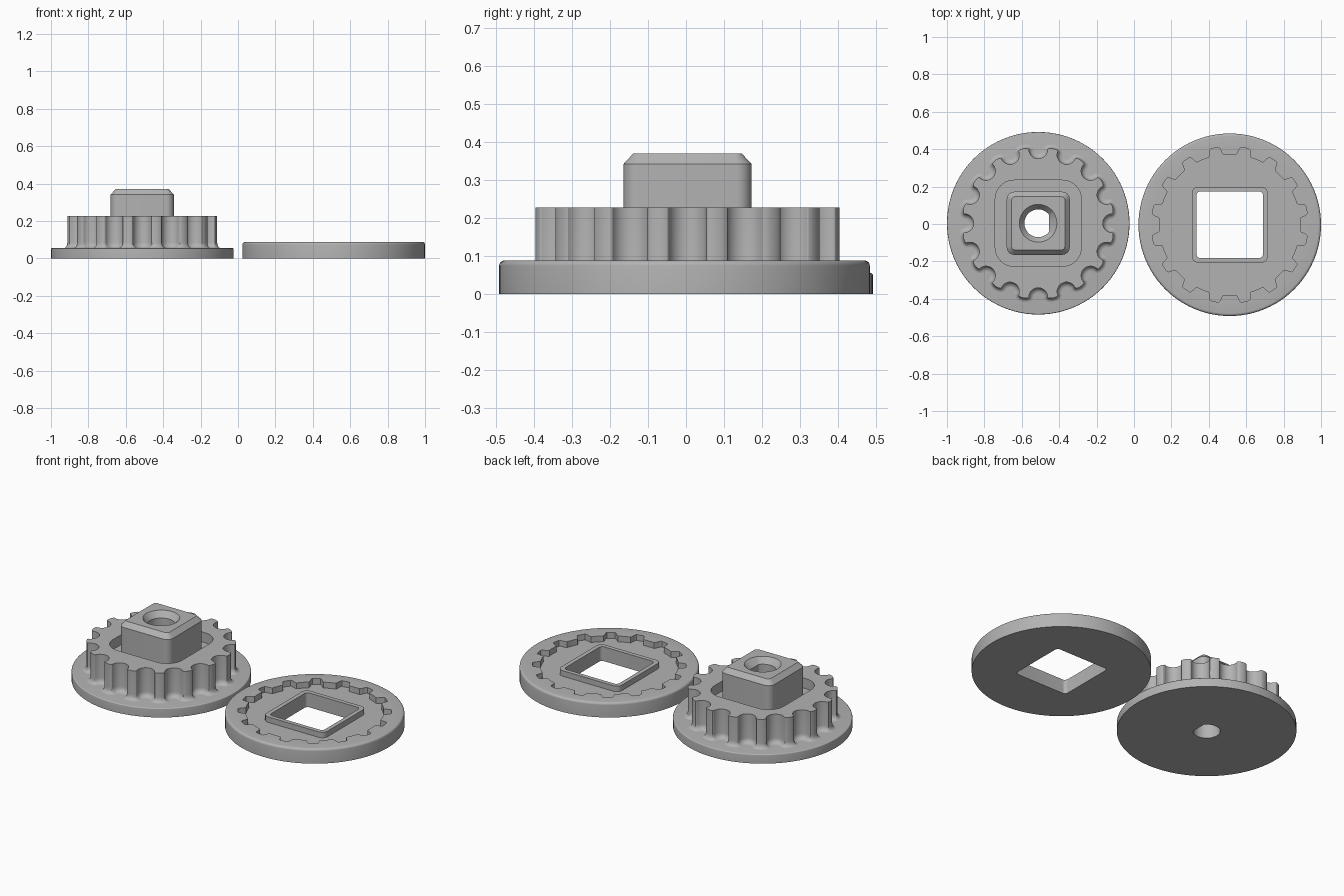
import bpy
import bmesh
from math import sin, cos, pi, radians

if "Cube" in bpy.data.objects:
    bpy.data.objects.remove(bpy.data.objects["Cube"], do_unlink=True)

GREY = bpy.data.materials.new("plain grey")
GREY.use_nodes = True
COLOUR = (0.45, 0.45, 0.45, 1)
GREY.diffuse_color = COLOUR
GREY.node_tree.nodes["Principled BSDF"].inputs["Base Color"].default_value = COLOUR

TEETH = 16
PITCH = 2 * pi / TEETH


def loft(name, centre, rings):
    """Closed solid through a stack of (outline, height) rings."""
    bm = bmesh.new()
    loops = [[bm.verts.new((x, y, z)) for x, y in pts] for pts, z in rings]
    n = len(loops[0])
    for low, high in zip(loops, loops[1:]):
        for i in range(n):
            j = (i + 1) % n
            bm.faces.new((low[i], low[j], high[j], high[i]))
    bm.faces.new(loops[0][::-1])
    bm.faces.new(loops[-1])
    mesh = bpy.data.meshes.new(name)
    bm.to_mesh(mesh)
    bm.free()
    mesh.materials.append(GREY)
    obj = bpy.data.objects.new(name, mesh)
    obj.location = (*centre, 0)
    bpy.context.collection.objects.link(obj)
    return obj


def circle(r, n=96, flat=None):
    pts = [(r * cos(2 * pi * i / n), r * sin(2 * pi * i / n)) for i in range(n)]
    return [(min(x, flat), y) for x, y in pts] if flat else pts


def rounded_square(width, corner, steps=8):
    c = width / 2 - corner
    pts = []
    for q, (sx, sy) in enumerate(((1, 1), (-1, 1), (-1, -1), (1, -1))):
        for i in range(steps + 1):
            a = (q + i / steps) * pi / 2
            pts.append((sx * c + corner * cos(a), sy * c + corner * sin(a)))
    return pts


def sprocket(grow=0.0):
    """Scooped valleys joined by rounded tooth tips."""
    pts = []
    mid, scoop, tip = 0.395, 0.05 - grow, 0.014 + grow
    for k in range(TEETH):
        a = k * PITCH
        for i in range(13):
            t = pi * i / 12
            u, v = mid - scoop * sin(t), -scoop * cos(t)
            pts.append((u * cos(a) - v * sin(a), u * sin(a) + v * cos(a)))
        a += PITCH / 2
        half = mid * sin(PITCH / 2) - scoop * cos(PITCH / 2)
        base = mid * cos(PITCH / 2) + scoop * sin(PITCH / 2)
        for i in range(1, 8):
            t = pi * i / 8
            u, v = base + (tip - 0.004) * sin(t), -half * cos(t)
            pts.append((u * cos(a) - v * sin(a), u * sin(a) + v * cos(a)))
    return pts


def toothed_recess(steps=30):
    """Circle with narrow rounded notches that receive the teeth."""
    pts = []
    for i in range(TEETH * steps):
        a = i * PITCH / steps
        off = abs(a % PITCH - PITCH / 2)
        s = min(max((off - 0.055) / 0.05, 0), 1)
        r = 0.418 - 0.042 * s * s * (3 - 2 * s)
        pts.append((r * cos(a), r * sin(a)))
    return pts


def disc(name, centre, height, r, fillet):
    rings = [(circle(r), 0)]
    for i in range(6):
        a = i * pi / 10
        rings.append((circle(r - fillet * (1 - cos(a))), height - fillet * (1 - sin(a))))
    return loft(name, centre, rings)


def cut(obj, *cutters):
    for c in cutters:
        c.hide_render = True
        mod = obj.modifiers.new("cut", "BOOLEAN")
        mod.operation = "DIFFERENCE"
        mod.solver = "EXACT"
        mod.object = c
    deps = bpy.context.evaluated_depsgraph_get()
    mesh = bpy.data.meshes.new_from_object(obj.evaluated_get(deps))
    obj.modifiers.clear()
    obj.data = mesh


LEFT = (-0.512, 0.004)
RIGHT = (0.512, -0.004)

# Sprocket half: flange, filleted toothed wheel, square post
flange = disc("sprocket_flange", LEFT, 0.055, 0.488, 0.006)
fillet = [(sprocket(0.026 * (1 - sin(t))), 0.055 + 0.03 * (1 - cos(t)))
          for t in [i * pi / 10 for i in range(6)]]
wheel = loft("toothed_wheel", LEFT, fillet + [(sprocket(), 0.228)])
post = loft("square_post", LEFT, [
    (rounded_square(0.337, 0.04), 0.168),
    (rounded_square(0.337, 0.04), 0.342),
    (rounded_square(0.285, 0.02), 0.37)])

# Bore with a flat side and a countersunk mouth, and the pocket round the post
bore = loft("bore_cutter", LEFT, [
    (circle(0.074, flat=0.058), -0.05),
    (circle(0.074, flat=0.058), 0.335),
    (circle(0.103), 0.373)])
pocket = loft("pocket_cutter", LEFT, [
    (rounded_square(0.46, 0.1), 0.168), (rounded_square(0.46, 0.1), 0.3)])
cut(flange, bore)
cut(wheel, pocket, bore)
cut(post, bore)

# Cover half: disc with toothed recess and a raised frame round a square hole
cover = disc("cover_disc", RIGHT, 0.088, 0.488, 0.014)
frame = loft("hole_frame", RIGHT, [
    (rounded_square(0.406, 0.035), 0.053), (rounded_square(0.406, 0.035), 0.086)])
recess = loft("recess_cutter", RIGHT, [(toothed_recess(), 0.053), (toothed_recess(), 0.2)])
hole = loft("hole_cutter", RIGHT, [
    (rounded_square(0.355, 0.02), -0.1), (rounded_square(0.355, 0.02), 0.2)])
cut(cover, recess, hole)
cut(frame, hole)

for helper in (bore, pocket, recess, hole):
    bpy.data.objects.remove(helper, do_unlink=True)

bpy.ops.object.select_all(action="DESELECT")
for part in (flange, wheel, post, cover, frame):
    part.select_set(True)
bpy.context.view_layer.objects.active = flange
bpy.ops.object.shade_smooth_by_angle(angle=radians(30))
